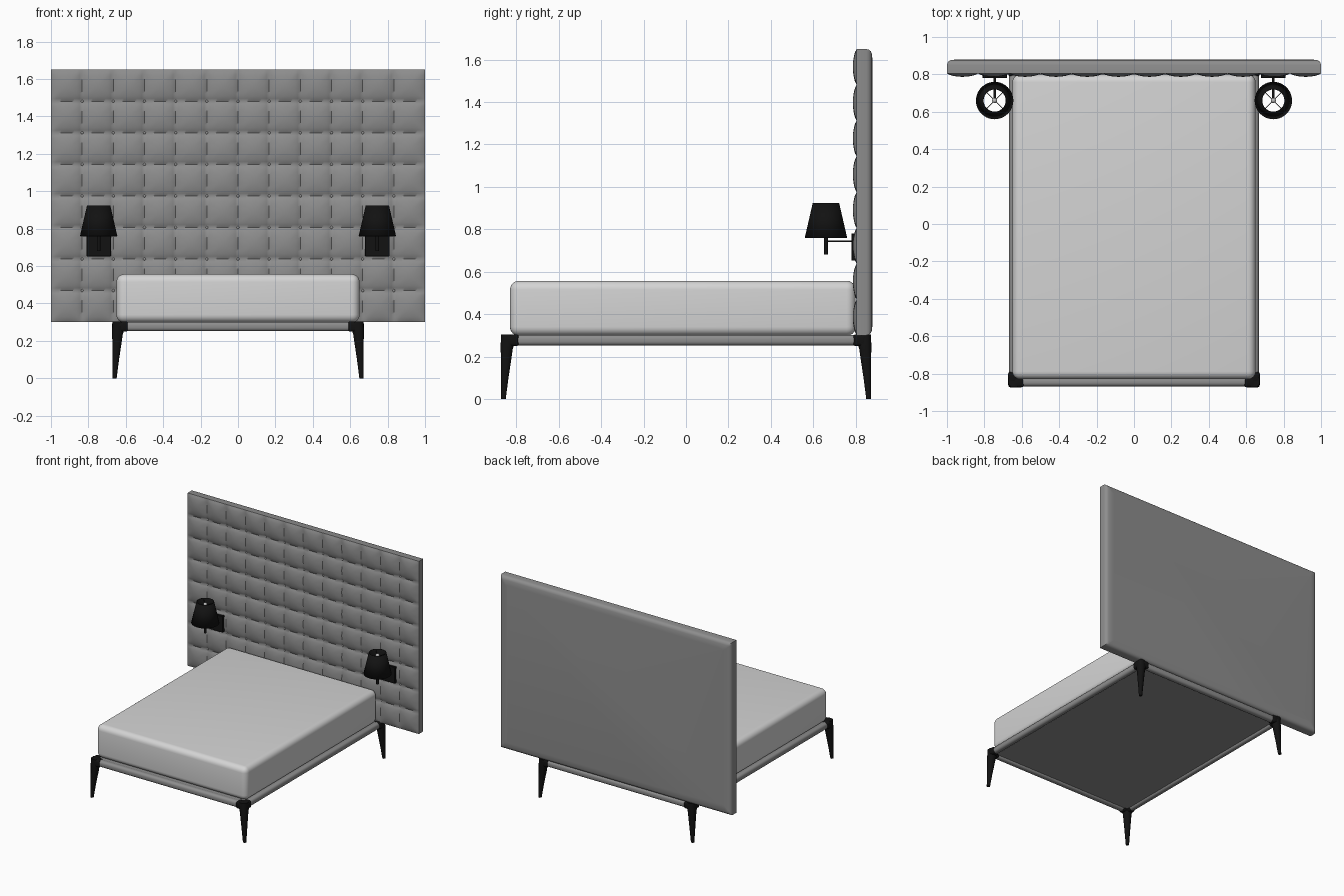
import bpy, bmesh, math
from mathutils import Vector, Matrix

if "Cube" in bpy.data.objects:
    bpy.data.objects.remove(bpy.data.objects["Cube"])


def material(name, v):
    m = bpy.data.materials.new(name)
    m.diffuse_color = (v, v, v, 1)
    m.use_nodes = True
    m.node_tree.nodes["Principled BSDF"].inputs["Base Color"].default_value = m.diffuse_color
    return m


GREY = material("grey upholstery", 0.27)
WHITE = material("white bedding", 0.66)
BLACK = material("black metal", 0.006)
BULB = material("frosted bulb", 0.5)


def finish(name, bm, mat, angle=40):
    me = bpy.data.meshes.new(name)
    bmesh.ops.recalc_face_normals(bm, faces=bm.faces)
    bm.to_mesh(me)
    bm.free()
    me.materials.append(mat)
    ob = bpy.data.objects.new(name, me)
    bpy.context.collection.objects.link(ob)
    bpy.ops.object.select_all(action='DESELECT')
    ob.select_set(True)
    bpy.context.view_layer.objects.active = ob
    bpy.ops.object.shade_smooth_by_angle(angle=math.radians(angle))
    return ob


def box(name, lo, hi, mat, bevel=0.0, segments=4):
    lo, hi = Vector(lo), Vector(hi)
    bm = bmesh.new()
    bmesh.ops.create_cube(bm, size=1)
    for v in bm.verts:
        v.co = Vector([(lo[i] + hi[i]) / 2 + v.co[i] * (hi[i] - lo[i]) for i in range(3)])
    if bevel:
        bmesh.ops.bevel(bm, geom=bm.edges[:], offset=bevel, segments=segments,
                        profile=0.5, affect='EDGES')
    return finish(name, bm, mat)


def rod(name, a, b, r, mat, sides=12):
    a, b = Vector(a), Vector(b)
    bm = bmesh.new()
    rot = Vector((0, 0, 1)).rotation_difference(b - a).to_matrix().to_4x4()
    bmesh.ops.create_cone(bm, cap_ends=True, segments=sides, radius1=r, radius2=r,
                          depth=(b - a).length, matrix=Matrix.Translation((a + b) / 2) @ rot)
    return finish(name, bm, mat)


# --- tufted headboard: displaced front, rolled edges, flat back ---
COLS, ROWS, Z0, Z1 = 12, 8, 0.30, 1.65
CW, RH, ZC = 2 / COLS, (Z1 - Z0) / ROWS, (Z0 + Z1) / 2


def front_y(x, z):
    u, v = (x + 1) / CW, (z - Z0) / RH
    du = 1 - abs(2 * (u % 1) - 1)
    dv = 1 - abs(2 * (v % 1) - 1)
    pillow = 0.5 * min(du, dv) + 0.5 * math.sqrt(max(du * dv, 0))
    pillow = math.sin(pillow * math.pi / 2)
    i, j = round(u), round(v)
    pull = 0
    if 0 < i < COLS and 0 < j < ROWS:
        d = math.hypot((u - i) * CW, (v - j) * RH)
        pull = math.exp(-d / 0.02)
    return 0.787 + 0.018 * (1 - pillow) + 0.016 * pull


bm = bmesh.new()
bmesh.ops.create_grid(bm, x_segments=COLS * 12, y_segments=ROWS * 12, size=1)
for v in bm.verts:
    x, z = v.co.x, ZC + v.co.y * (Z1 - Z0) / 2
    v.co = (x, front_y(x, z), z)
rim = [e for e in bm.edges if e.is_boundary]
inset = 0
for y, new in [(0.85, 0), (0.862, 0.003), (0.872, 0.011), (0.877, 0.024), (0.88, 0.06)]:
    out = bmesh.ops.extrude_edge_only(bm, edges=rim)["geom"]
    rim = [g for g in out if isinstance(g, bmesh.types.BMEdge) and g.is_boundary]
    sx = (1 - new) / (1 - inset)
    sz = (ZC - Z0 - new) / (ZC - Z0 - inset)
    for v in {v for e in rim for v in e.verts}:
        v.co = (v.co.x * sx, y, ZC + (v.co.z - ZC) * sz)
    inset = new
bmesh.ops.contextual_create(bm, geom=rim)
finish("headboard", bm, GREY, 50)

# buttons at the tuft crossings
bm = bmesh.new()
for i in range(1, COLS):
    for j in range(1, ROWS):
        m = Matrix.Translation((-1 + i * CW, 0.819, Z0 + j * RH)) @ Matrix.Diagonal((1, 0.6, 1, 1))
        bmesh.ops.create_uvsphere(bm, u_segments=10, v_segments=6, radius=0.009, matrix=m)
finish("headboard_buttons", bm, GREY)

# --- mattress, base panel and rails ---
box("mattress", (-0.65, -0.83, 0.298), (0.65, 0.80, 0.557), WHITE, 0.042, 6)
box("base_panel", (-0.64, -0.84, 0.268), (0.64, 0.84, 0.30), GREY)
for s in (-1, 1):
    box("side_rail", (min(s * 0.622, s * 0.668), -0.84, 0.252),
        (max(s * 0.622, s * 0.668), 0.84, 0.302), GREY, 0.019)
    box("end_rail", (-0.64, min(s * 0.82, s * 0.868), 0.252),
        (0.64, max(s * 0.82, s * 0.868), 0.302), GREY, 0.019)

# --- corner legs: tapered loft with two sleeves gripping the rails ---
# height, outer x, inner x, outer y, inner y
SECTIONS = [(0, 0.671, 0.649, 0.872, 0.850), (0.10, 0.672, 0.636, 0.873, 0.837),
            (0.20, 0.672, 0.621, 0.873, 0.822), (0.235, 0.673, 0.616, 0.874, 0.817),
            (0.255, 0.673, 0.610, 0.874, 0.811), (0.304, 0.671, 0.612, 0.872, 0.813)]
for sx in (-1, 1):
    for sy in (-1, 1):
        bm = bmesh.new()
        prev = None
        for z, xo, xi, yo, yi in SECTIONS:
            c = 0.25 * (xo - xi)   # chamfered corners
            pts = [(xi + c, yi), (xo - c, yi), (xo, yi + c), (xo, yo - c),
                   (xo - c, yo), (xi + c, yo), (xi, yo - c), (xi, yi + c)]
            ring = [bm.verts.new((sx * x, sy * y, z)) for x, y in pts]
            if prev:
                for k in range(8):
                    bm.faces.new((prev[k], prev[k - 1], ring[k - 1], ring[k]))
            else:
                bm.faces.new(ring)
            prev = ring
        bm.faces.new(prev)
        finish("leg", bm, BLACK, 50)
        for lo, hi in (((0.588, 0.817, 0.249), (0.65, 0.873, 0.305)),
                       ((0.619, 0.788, 0.249), (0.673, 0.85, 0.305))):
            xs, ys = sorted((sx * lo[0], sx * hi[0])), sorted((sy * lo[1], sy * hi[1]))
            box("leg_sleeve", (xs[0], ys[0], lo[2]), (xs[1], ys[1], hi[2]), BLACK, 0.014, 3)

# --- wall lamps ---
LY = 0.66
for s in (-1, 1):
    x = s * 0.745
    box("lamp_plate", (x - 0.065, 0.780, 0.652), (x + 0.065, 0.805, 0.78), BLACK, 0.002, 1)
    box("lamp_arm", (x - 0.007, LY, 0.741), (x + 0.007, 0.785, 0.748), BLACK)
    rod("lamp_stem", (x, LY, 0.68), (x, LY, 0.80), 0.010, BLACK)
    rod("lamp_spindle", (x, LY, 0.80), (x, LY, 0.90), 0.004, BLACK, 8)
    bm = bmesh.new()
    bmesh.ops.create_uvsphere(bm, u_segments=16, v_segments=10, radius=0.014,
                              matrix=Matrix.Translation((x, LY, 0.903)))
    finish("lamp_bulb", bm, BULB)
    # open shade
    bm = bmesh.new()
    bmesh.ops.create_cone(bm, cap_ends=False, segments=40, radius1=0.10, radius2=0.062,
                          depth=0.165, matrix=Matrix.Translation((x, LY, 0.8425)))
    shade = finish("lamp_shade", bm, BLACK)
    sol = shade.modifiers.new("thickness", 'SOLIDIFY')
    sol.thickness = 0.003
    # spider holding the shade
    for k in range(4):
        a = math.radians(45 + 90 * k)
        rod("lamp_spoke", (x, LY, 0.895),
            (x + 0.064 * math.cos(a), LY + 0.064 * math.sin(a), 0.91), 0.0018, BLACK, 6)
